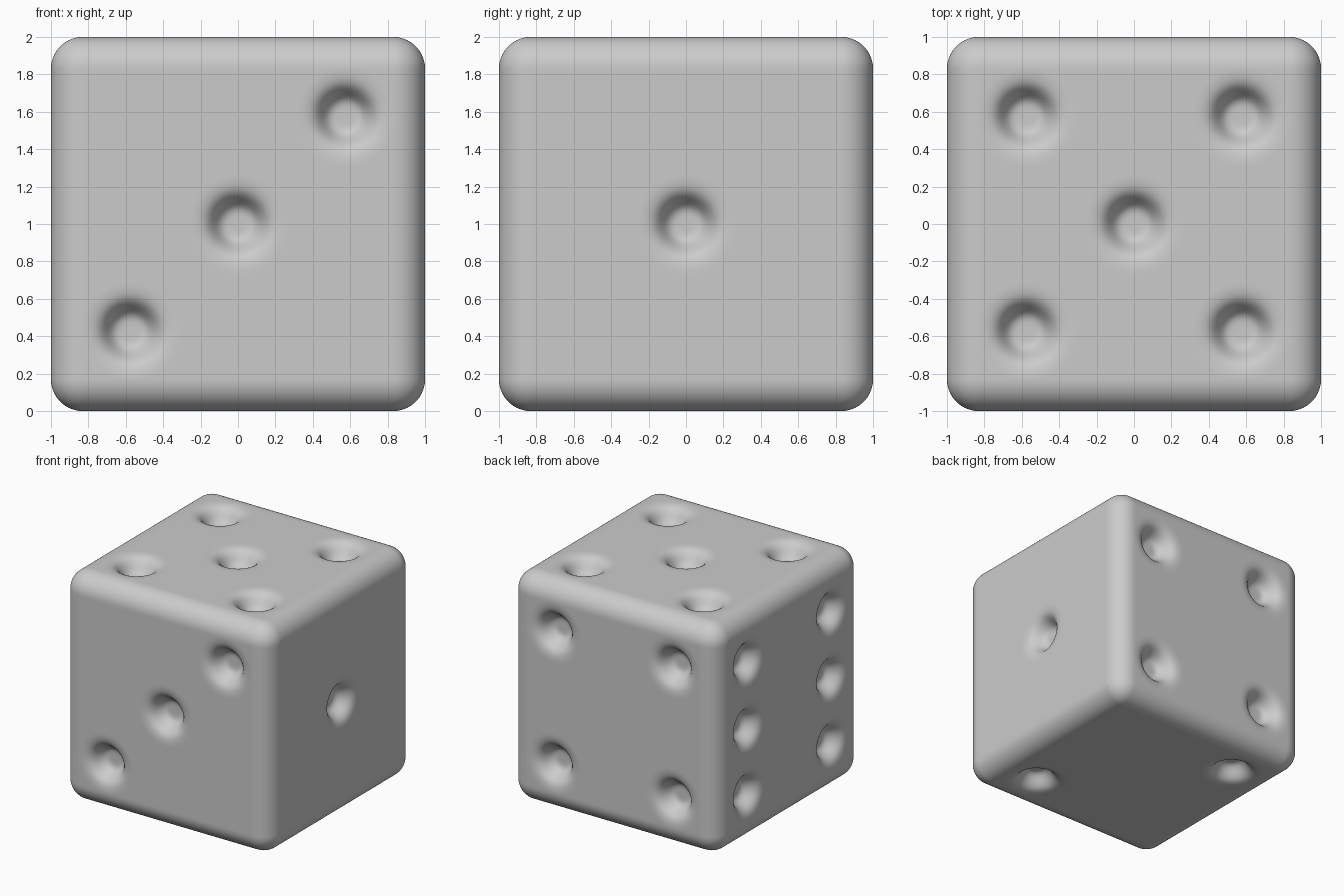
import bpy, bmesh, math
from mathutils import Vector

if "Cube" in bpy.data.objects:
    bpy.data.objects.remove(bpy.data.objects["Cube"])

EDGE = 0.17      # edge rounding radius
P = 0.575        # pip offset from face centre
PIP_R, PIP_D = 0.132, 0.13

corners = [(-P, -P), (P, -P), (-P, P), (P, P)]
# (axis, side): pip centres in the two remaining axes
PIPS = {
    (2, 1): corners + [(0, 0)],                # top: five
    (2, -1): [(P, -P), (-P, P)],               # bottom: two
    (1, -1): [(-P, -P), (0, 0), (P, P)],       # front: three
    (1, 1): corners,                           # back: four
    (0, 1): [(0, 0)],                          # right: one
    (0, -1): corners + [(-P, 0), (P, 0)],      # left: six
}


def rounded(p):
    """Move a point of a cube surface onto the rounded cube."""
    lim = 1 - EDGE
    q = Vector([max(-lim, min(lim, c)) for c in p])
    return q + (p - q).normalized() * EDGE


def pip_depth(r):
    """Bowl profile with a soft rim, fading to zero at r = 0.25."""
    if r > 0.25:
        return 0.0
    f = lambda t: 1 / (1 + (t / PIP_R) ** 6)
    return PIP_D * (f(r) - f(0.25))


# dense cube, rounded, then dented by the pips
bm = bmesh.new()
bmesh.ops.create_cube(bm, size=2)
bmesh.ops.subdivide_edges(bm, edges=bm.edges[:], cuts=109, use_grid_fill=True)
for v in bm.verts:
    p = rounded(v.co.copy())
    for (axis, side), spots in PIPS.items():
        if p[axis] * side > 0.9999:
            a, b = [p[i] for i in range(3) if i != axis]
            d = sum(pip_depth(math.hypot(a - s, b - t)) for s, t in spots)
            p[axis] -= side * d
            break
    v.co = p + Vector((0, 0, 1))
for f in bm.faces:
    f.smooth = True
bmesh.ops.recalc_face_normals(bm, faces=bm.faces[:])
mesh = bpy.data.meshes.new("die")
bm.to_mesh(mesh)
bm.free()
die = bpy.data.objects.new("die", mesh)
bpy.context.collection.objects.link(die)
